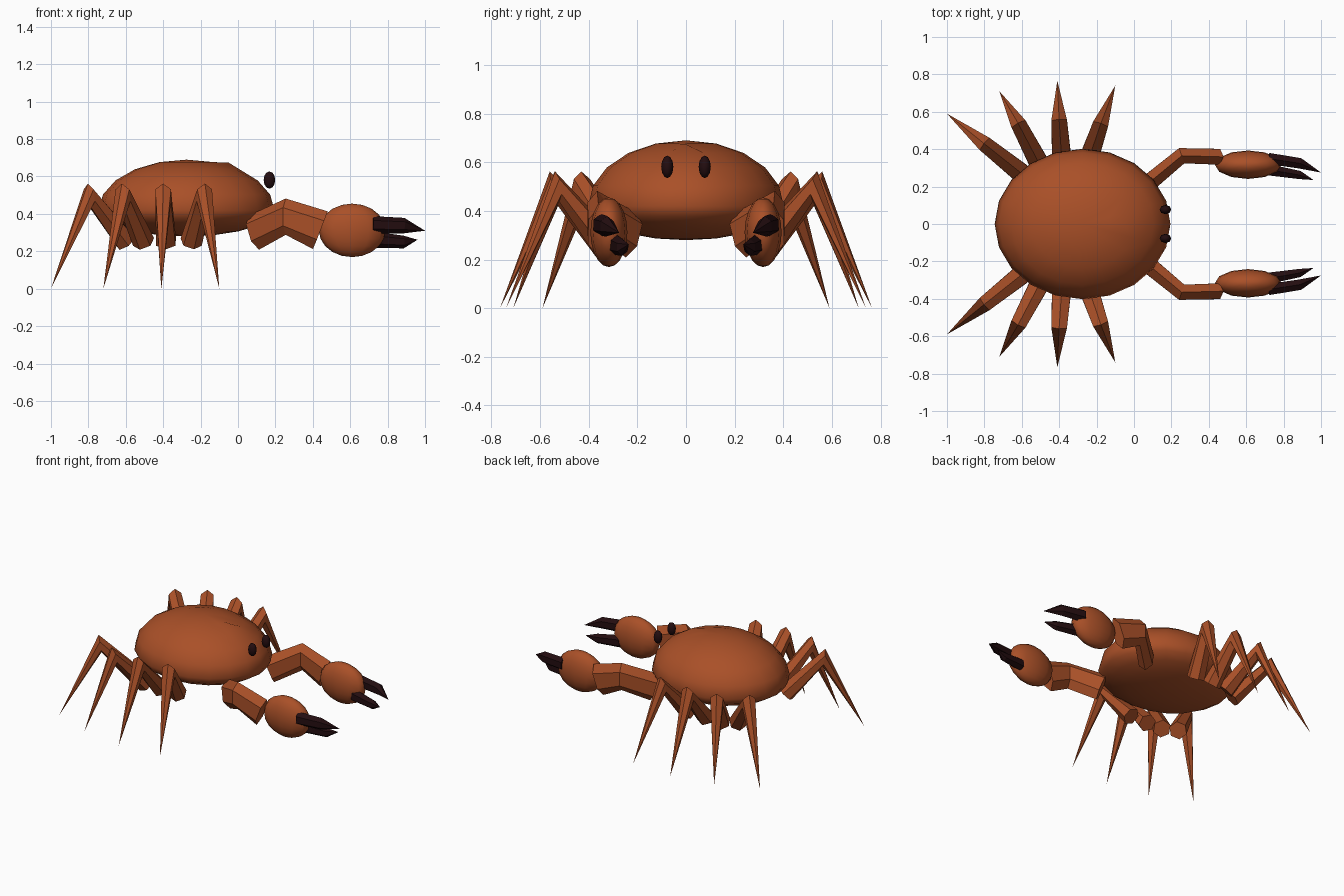
import bpy, bmesh, math
from mathutils import Vector

if "Cube" in bpy.data.objects:
    bpy.data.objects.remove(bpy.data.objects["Cube"])


def material(name, rgb):
    m = bpy.data.materials.new(name)
    m.diffuse_color = (*rgb, 1)
    m.use_nodes = True
    m.node_tree.nodes["Principled BSDF"].inputs["Base Color"].default_value = m.diffuse_color
    return m


SHELL = material("rust shell", (0.40, 0.08, 0.021))
DARK = material("dark claw tips", (0.017, 0.004, 0.005))


def finish(bm, name, mat, smooth=False):
    bmesh.ops.recalc_face_normals(bm, faces=bm.faces)
    for f in bm.faces:
        f.smooth = smooth
    me = bpy.data.meshes.new(name)
    bm.to_mesh(me)
    bm.free()
    me.materials.append(mat)
    ob = bpy.data.objects.new(name, me)
    bpy.context.collection.objects.link(ob)
    return ob


def ellipsoid(name, centre, radii, mat, segs, rings, shape=None, smooth=True):
    bm = bmesh.new()
    bmesh.ops.create_uvsphere(bm, u_segments=segs, v_segments=rings, radius=1)
    for v in bm.verts:
        if shape:
            shape(v.co)
        v.co = Vector([c + r * p for c, r, p in zip(centre, radii, v.co)])
    return finish(bm, name, mat, smooth)


def limb(name, rings, mat, side, tip=None, sides=6):
    """Sweep a ridged polygon along (x, y, z, half_width, half_height) stations."""
    pts = [Vector((r[0], r[1] * side, r[2])) for r in rings]
    if tip:
        pts.append(Vector((tip[0], tip[1] * side, tip[2])))
    bm = bmesh.new()
    loops = []
    for i, r in enumerate(rings):
        t = Vector()
        if i > 0:
            t += (pts[i] - pts[i - 1]).normalized()
        if i < len(pts) - 1:
            t += (pts[i + 1] - pts[i]).normalized()
        t.normalize()
        across = t.cross(Vector((0, 0, 1))).normalized()
        up = across.cross(t).normalized()
        widest = math.cos(math.pi / 6)
        loop = []
        for k in range(sides):
            a = 2 * math.pi * k / sides + math.pi / 2
            loop.append(bm.verts.new(pts[i] + across * math.cos(a) / widest * r[3]
                                     + up * math.sin(a) * r[4]))
        loops.append(loop)
    for a, b in zip(loops, loops[1:]):
        for k in range(sides):
            n = (k + 1) % sides
            bm.faces.new((a[k], a[n], b[n], b[k]))
    bm.faces.new(loops[0])
    if tip:
        point = bm.verts.new(pts[-1])
        for k in range(sides):
            bm.faces.new((loops[-1][k], loops[-1][(k + 1) % sides], point))
    else:
        bm.faces.new(loops[-1])
    return finish(bm, name, mat)


# Body: domed above, shallow below, with a slight brow bump at the front
def shell_shape(p):
    if p.x > 0.5 and abs(p.y) < 0.01 and 0.75 < p.z < 0.85:
        p.x, p.z = 0.48, 0.94
    if p.z < 0:
        p.z *= 0.52


ellipsoid("body_shell", (-0.275, 0, 0.42), (0.47, 0.402, 0.27), SHELL, 20, 10, shell_shape)

# Walking legs: hip, knee and foot positions for one side
LEGS = [
    ((-0.60, 0.27), (-0.795, 0.425), (-1.00, 0.59)),
    ((-0.505, 0.32), (-0.615, 0.53), (-0.72, 0.71)),
    ((-0.385, 0.325), (-0.40, 0.55), (-0.41, 0.765)),
    ((-0.25, 0.325), (-0.18, 0.53), (-0.10, 0.74)),
]

for side, tag in ((1, "left"), (-1, "right")):
    for i, (hip, knee, foot) in enumerate(LEGS):
        limb(f"leg_{tag}_{i + 1}",
             [(*hip, 0.25, 0.052, 0.06), (*knee, 0.50, 0.042, 0.063)],
             SHELL, side, tip=(*foot, 0.0))
    # Claw arm with a bent elbow
    limb(f"claw_arm_{tag}",
         [(0.085, 0.225, 0.30, 0.045, 0.098),
          (0.255, 0.365, 0.385, 0.043, 0.097),
          (0.44, 0.36, 0.313, 0.042, 0.108)], SHELL, side)
    # Claw palm and the two pincers
    ellipsoid(f"claw_palm_{tag}", (0.61, 0.317 * side, 0.312), (0.178, 0.076, 0.143),
              SHELL, 12, 10)
    limb(f"upper_pincer_{tag}",
         [(0.72, 0.35, 0.342, 0.03, 0.046), (0.885, 0.325, 0.337, 0.028, 0.042)],
         DARK, side, tip=(1.0, 0.275, 0.31))
    limb(f"lower_pincer_{tag}",
         [(0.72, 0.29, 0.262, 0.03, 0.044), (0.885, 0.262, 0.25, 0.022, 0.034)],
         DARK, side, tip=(0.96, 0.235, 0.262))
    # Eye
    ellipsoid(f"eye_{tag}", (0.168, 0.077 * side, 0.581), (0.031, 0.025, 0.046),
              DARK, 8, 6)
